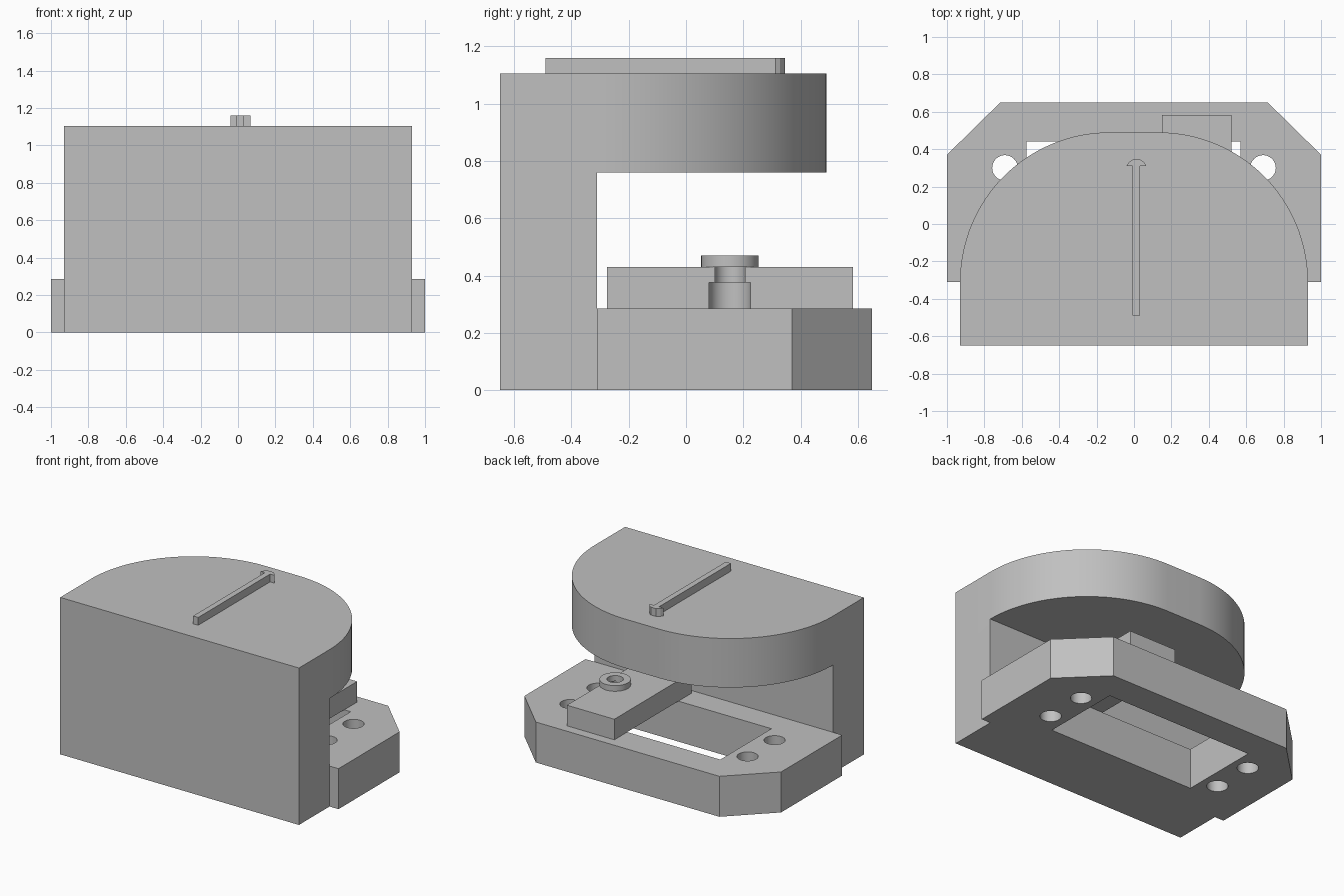
import bpy
import bmesh
import math

if "Cube" in bpy.data.objects:
    bpy.data.objects.remove(bpy.data.objects["Cube"])

grey = bpy.data.materials.new("neutral_grey")
grey.diffuse_color = (0.53, 0.53, 0.53, 1)
grey.use_nodes = True
grey.node_tree.nodes["Principled BSDF"].inputs["Base Color"].default_value = grey.diffuse_color


def prism(name, outline, z0, z1):
    """Extrude a counter-clockwise outline from z0 up to z1."""
    bm = bmesh.new()
    face = bm.faces.new([bm.verts.new((x, y, z0)) for x, y in outline])
    ext = bmesh.ops.extrude_face_region(bm, geom=[face], use_keep_orig=True)
    top = [v for v in ext["geom"] if isinstance(v, bmesh.types.BMVert)]
    bmesh.ops.translate(bm, verts=top, vec=(0, 0, z1 - z0))
    bmesh.ops.recalc_face_normals(bm, faces=bm.faces)
    mesh = bpy.data.meshes.new(name)
    bm.to_mesh(mesh)
    bm.free()
    mesh.materials.append(grey)
    obj = bpy.data.objects.new(name, mesh)
    bpy.context.collection.objects.link(obj)
    return obj


def arc(cx, cy, r, a0, a1, n):
    """Points on an arc, angles in degrees, both ends included."""
    steps = [math.radians(a0 + (a1 - a0) * i / n) for i in range(n + 1)]
    return [(cx + r * math.cos(a), cy + r * math.sin(a)) for a in steps]


def circle(cx, cy, r, n=48):
    return arc(cx, cy, r, 0, 360, n)[:-1]


def rect(x0, x1, y0, y1):
    return [(x0, y0), (x1, y0), (x1, y1), (x0, y1)]


def cut(obj, cutters):
    """Subtract each cutter, then remove it."""
    bpy.context.view_layer.objects.active = obj
    for c in cutters:
        c.hide_render = True
        mod = obj.modifiers.new("cut", "BOOLEAN")
        mod.operation = "DIFFERENCE"
        mod.solver = "EXACT"
        mod.object = c
        bpy.ops.object.modifier_apply(modifier=mod.name)
        bpy.data.objects.remove(c, do_unlink=True)


# Housing: rear wall with the rounded overhanging head
body_outline = ([(-0.93, -0.65), (0.93, -0.65)]
                + arc(0.13, -0.31, 0.8, 0, 90, 32)
                + arc(-0.13, -0.31, 0.8, 90, 180, 32))
housing = prism("housing", body_outline, 0, 1.105)
cut(housing, [prism("throat_cutter", rect(-1.2, 1.2, -0.31, 1), -0.1, 0.76)])

# Base plate with chamfered corners, a window and four mounting holes
plate = prism("base_plate", [(-1, -0.31), (1, -0.31), (1, 0.37), (0.715, 0.65),
                             (-0.715, 0.65), (-1, 0.37)], 0, 0.285)
cutters = [prism("window_cutter", rect(-0.575, 0.57, -0.13, 0.44), -0.1, 0.4)]
for sx in (-1, 1):
    for y in (0.0, 0.30):
        cutters.append(prism("hole_cutter", circle(sx * 0.69, y, 0.068), -0.1, 0.4))
cut(plate, cutters)

# Slide block with a stepped slot open to its outer side
block = prism("slide_block", rect(0.15, 0.52, -0.275, 0.583), 0.285, 0.43)
sx, sy = 0.445, 0.153


def slot(r, z0, z1):
    outline = [(0.7, sy + r)] + arc(sx, sy, r, 90, 270, 24) + [(0.7, sy - r)]
    return prism("slot_cutter", outline, z0, z1)


cut(block, [slot(0.0725, 0.2, 0.375), slot(0.0525, 0.3, 0.5)])

# Collar over the slot
collar = prism("collar", circle(sx, sy, 0.1), 0.43, 0.47)
cut(collar, [prism("bore_cutter", circle(sx, sy, 0.0525), 0.4, 0.5)])

# Raised pointer on the head
px = 0.013
pointer = prism("pointer", [(px - 0.02, -0.49), (px + 0.02, -0.49), (px + 0.02, 0.31)]
                + [(px + 0.053, 0.31), (px + 0.043, 0.328), (px + 0.02, 0.345),
                   (px - 0.02, 0.345), (px - 0.043, 0.328), (px - 0.053, 0.31)]
                + [(px - 0.02, 0.31)], 1.105, 1.16)

# Smooth the curved walls, keep the edges sharp
for obj in (housing, plate, block, collar):
    bpy.ops.object.select_all(action="DESELECT")
    obj.select_set(True)
    bpy.context.view_layer.objects.active = obj
    bpy.ops.object.shade_smooth_by_angle(angle=math.radians(30))
